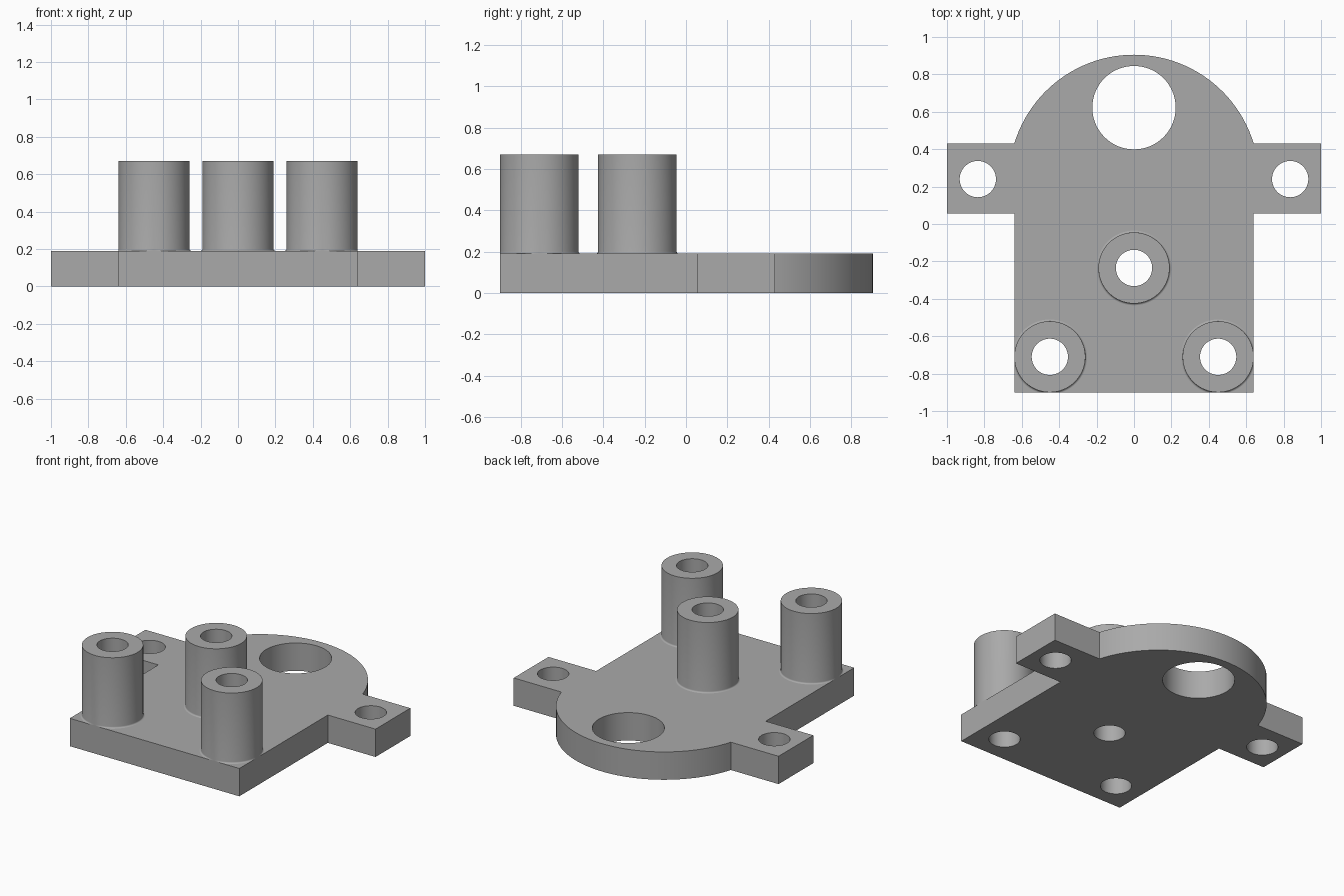
import bpy, bmesh, math

if "Cube" in bpy.data.objects:
    bpy.data.objects.remove(bpy.data.objects["Cube"])

T = 0.19            # plate thickness
TOP = 0.67          # top of the posts
HOLE = 0.097        # small hole radius
HALF_W, FRONT = 0.64, -0.90
N = 64

grey = bpy.data.materials.new("plain grey")
grey.diffuse_color = (0.4, 0.4, 0.4, 1)
grey.use_nodes = True
grey.node_tree.nodes["Principled BSDF"].inputs["Base Color"].default_value = grey.diffuse_color


def circle(cx, cy, r, n=N):
    return [(cx + r * math.cos(2 * math.pi * i / n),
             cy + r * math.sin(2 * math.pi * i / n)) for i in range(n)]


def finish(bm, name):
    bmesh.ops.recalc_face_normals(bm, faces=bm.faces)
    mesh = bpy.data.meshes.new(name)
    bm.to_mesh(mesh)
    bm.free()
    mesh.materials.append(grey)
    ob = bpy.data.objects.new(name, mesh)
    bpy.context.collection.objects.link(ob)
    bpy.ops.object.select_all(action='DESELECT')
    ob.select_set(True)
    bpy.context.view_layer.objects.active = ob
    bpy.ops.object.shade_smooth_by_angle(angle=math.radians(30))
    return ob


# Base plate: body, two side lugs and a rounded back, extruded with its holes
cy, back, lug_y0, lug_y1 = 0.24, 0.905, 0.055, 0.43
R = (HALF_W ** 2 + (back - lug_y1) ** 2) / (2 * (back - lug_y1))
a0 = math.asin(HALF_W / R)
arc = [(R * math.sin(a0 - 2 * a0 * i / 48),
        back - R + R * math.cos(a0 - 2 * a0 * i / 48)) for i in range(49)]
right = [(HALF_W, FRONT), (HALF_W, lug_y0), (1, lug_y0), (1, lug_y1)]
outline = right + arc + [(-x, y) for x, y in reversed(right)]

posts = {"middle_post": (0, -0.235), "left_post": (-0.45, -0.71),
         "right_post": (0.45, -0.71)}
loops = [outline, circle(0, 0.622, 0.223)]
loops += [circle(s * 0.835, cy, HOLE) for s in (-1, 1)]
loops += [circle(x, y, HOLE) for x, y in posts.values()]

bm = bmesh.new()
edges = []
for pts in loops:
    vs = [bm.verts.new((x, y, 0)) for x, y in pts]
    edges += [bm.edges.new((vs[i - 1], vs[i])) for i in range(len(vs))]
bmesh.ops.triangle_fill(bm, edges=edges, use_beauty=True)
ext = bmesh.ops.extrude_face_region(bm, geom=bm.faces[:], use_keep_orig=True)
for v in ext["geom"]:
    if isinstance(v, bmesh.types.BMVert):
        v.co.z = T
finish(bm, "base_plate")


# Hollow posts with a small foot fillet, trimmed at the plate edges
def post(name, px, py):
    r, f = 0.19, 0.01
    profile = [(HOLE, T), (HOLE, TOP), (r, TOP)]
    profile += [(r + f - f * math.cos(t), T + f - f * math.sin(t))
                for t in (i * math.pi / 8 for i in range(5))]
    bm = bmesh.new()
    rings = []
    for rad, z in profile:
        rings.append([bm.verts.new((max(-HALF_W, min(HALF_W, x)), max(FRONT, y), z))
                      for x, y in circle(px, py, rad)])
    for a, b in zip(rings, rings[1:]):
        for i in range(N):
            bm.faces.new((a[i - 1], a[i], b[i], b[i - 1]))
    finish(bm, name)


for name, (x, y) in posts.items():
    post(name, x, y)
